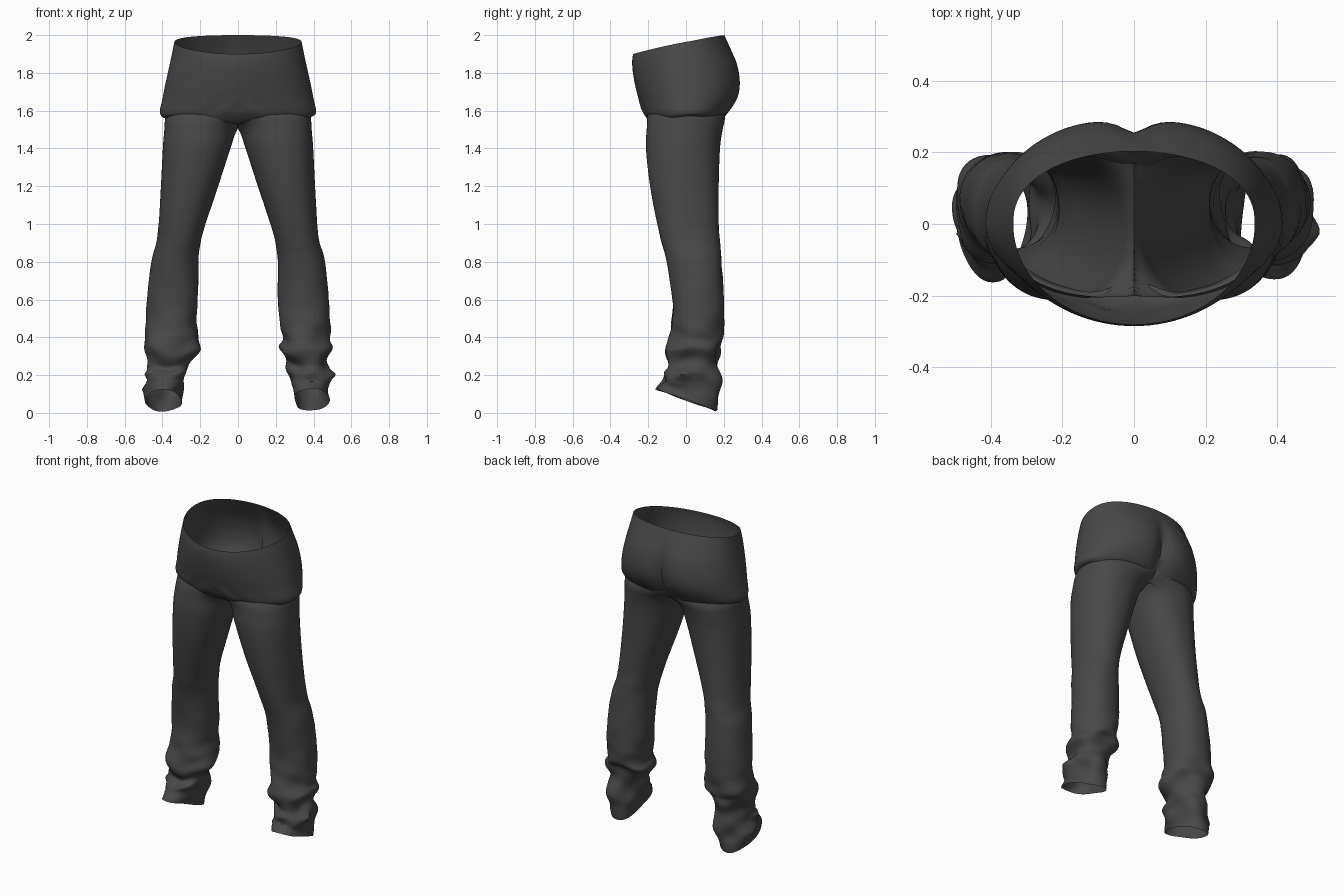
import bpy, bmesh, math

if "Cube" in bpy.data.objects:
    bpy.data.objects.remove(bpy.data.objects["Cube"])

cloth = bpy.data.materials.new("charcoal_cloth")
cloth.diffuse_color = (0.065, 0.065, 0.065, 1)
cloth.use_nodes = True
cloth.node_tree.nodes["Principled BSDF"].inputs["Base Color"].default_value = cloth.diffuse_color


def smooth_rows(rows, steps):
    """Catmull-Rom interpolation between profile rows."""
    out = []
    for i in range(len(rows) - 1):
        p = [rows[min(max(i + k, 0), len(rows) - 1)] for k in (-1, 0, 1, 2)]
        for s in range(steps):
            t = s / steps
            out.append([0.5 * (2 * b + (c - a) * t + (2 * a - 5 * b + 4 * c - d) * t * t
                               + (3 * b - a - 3 * c + d) * t ** 3)
                        for a, b, c, d in zip(*p)])
    return out + [list(rows[-1])]


def loft(name, rings, cut_middle=False):
    """Open tube of cloth through closed rings of points."""
    bm = bmesh.new()
    loops = [[bm.verts.new(p) for p in r] for r in rings]
    n = len(rings[0])
    for a, b in zip(loops, loops[1:]):
        for i in range(n):
            j = (i + 1) % n
            quad = (a[i], b[i], b[j], a[j])
            if cut_middle and all(abs(v.co.x) < 1e-4 for v in quad):
                continue
            bm.faces.new(quad)
    loose = [v for v in bm.verts if not v.link_faces]
    bmesh.ops.delete(bm, geom=loose, context='VERTS')
    bmesh.ops.recalc_face_normals(bm, faces=bm.faces)
    me = bpy.data.meshes.new(name)
    bm.to_mesh(me)
    bm.free()
    me.materials.append(cloth)
    ob = bpy.data.objects.new(name, me)
    bpy.context.collection.objects.link(ob)
    bpy.ops.object.select_all(action='DESELECT')
    ob.select_set(True)
    bpy.context.view_layer.objects.active = ob
    bpy.ops.object.shade_smooth_by_angle(angle=math.radians(50))
    return ob


# Hip section: front z, back z, half width, front y, back y, cleft depth
hip_rows = [
    (1.90, 2.00, .337, -.280, .203, .000),
    (1.86, 1.92, .350, -.285, .247, .012),
    (1.80, 1.84, .366, -.281, .286, .034),
    (1.72, 1.75, .385, -.266, .303, .055),
    (1.65, 1.67, .400, -.247, .290, .058),
    (1.59, 1.60, .414, -.229, .244, .045),
    (1.565, 1.575, .402, -.212, .214, .025),
    (1.570, 1.560, .378, -.204, .203, .015)]
N = 96
rings = []
rows = smooth_rows(hip_rows, 4)
for n, (zf, zb, rx, yf, yb, cleft) in enumerate(rows):
    ring = []
    tuck = max(0, (n - 20) / (len(rows) - 21))
    for i in range(N):
        a = 2 * math.pi * i / N
        c, s = math.cos(a), math.sin(a)
        x = rx * c
        y = yb * s ** .86 if s > 0 else -yf * s
        if s > 0:
            y -= cleft * math.exp(-math.sqrt(x * x + .0002) / .05) * 1.25 * min(1, s * 2)
        z = zf + (zb - zf) * (.64 + .5 * s - .14 * s * s)
        # uneven fold along the sides, running into the legs at the middle
        z += tuck * .008 * math.sin(5 * a + 1)
        z -= .035 * tuck * math.exp(-(x / .13) ** 2)
        y *= 1 - .22 * tuck * math.exp(-(x / .08) ** 2)
        # shallow creases above the crotch
        if s < 0:
            crease = math.exp(-((z - 1.61) / .05) ** 2 - (x / .2) ** 2)
            y += .005 * crease * math.sin(abs(x) * 45 + z * 40)
        ring.append((x, y, z))
    rings.append(ring)
loft("hip_section", rings)

# Leg: z, inner x, outer x, front y, back y, tilt of ring along y
thigh = [
    (1.60, -.25, .380, -.204, .208, 0),
    (1.55, -.070, .387, -.206, .205, 0),
    (1.50, .002, .390, -.208, .194, 0),
    (1.40, .040, .398, -.212, .180, 0),
    (1.20, .105, .408, -.190, .173, 0),
    (1.00, .172, .420, -.152, .173, 0),
    (0.90, .198, .432, -.128, .180, 0),
    (0.80, .210, .460, -.102, .188, 0),
    (0.60, .212, .482, -.072, .200, 0),
    (0.48, .220, .486, -.075, .200, 0)]
ankles = {
    "right_leg": (-1, [(.39, .207, .503, -.088, .195, 0),
                       (.33, .217, .495, -.110, .180, .10),
                       (.26, .262, .470, -.080, .158, .10),
                       (.20, .272, .468, -.112, .178, -.10),
                       (.13, .285, .492, -.130, .172, -.25),
                       (.065, .300, .492, -.155, .160, -.36)]),
    "left_leg": (1, [(.39, .235, .482, -.085, .195, 0),
                     (.34, .220, .500, -.110, .180, .10),
                     (.27, .262, .472, -.080, .158, .10),
                     (.20, .275, .495, -.112, .178, -.10),
                     (.13, .290, .475, -.125, .172, -.25),
                     (.07, .295, .485, -.155, .160, -.36)])}
M = 64
for name, (side, ankle) in ankles.items():
    rings = []
    for z0, xi, xo, yf, yb, tilt in smooth_rows(thigh + ankle, 5):
        cx, rx = (xi + xo) / 2, (xo - xi) / 2
        cy, ry = (yf + yb) / 2, (yb - yf) / 2
        # crumpling grows toward the ankle
        w = .0015 * min(1, max(0, (1.2 - z0) / .6)) + .007 * min(1, max(0, (.5 - z0) / .15))
        if z0 < .12:
            w *= .5
        ring = []
        for i in range(M):
            a = 2 * math.pi * i / M
            c, s = math.cos(a), math.sin(a)
            fold = (math.sin(3 * a + 16 * z0 + side)
                    + .7 * math.sin(4 * a - 30 * z0 + 2 * side)
                    + .5 * math.sin(2 * a + 60 * z0))
            k = w * fold
            x = cx + (rx + k) * math.copysign(abs(c) ** .92, c)
            y = cy + (ry + k) * math.copysign(abs(s) ** .92, s)
            # pointed crumple on the outer ankle
            spike = math.exp(-((z0 - .2) / .025) ** 2 - ((a - 5.9) / .3) ** 2)
            x += .03 * spike
            z = z0 + tilt * (y - cy) + .5 * w * math.sin(4 * a + side)
            ring.append((side * max(x, 0), y, max(z, 0)))
        rings.append(ring)
    loft(name, rings, cut_middle=True)
